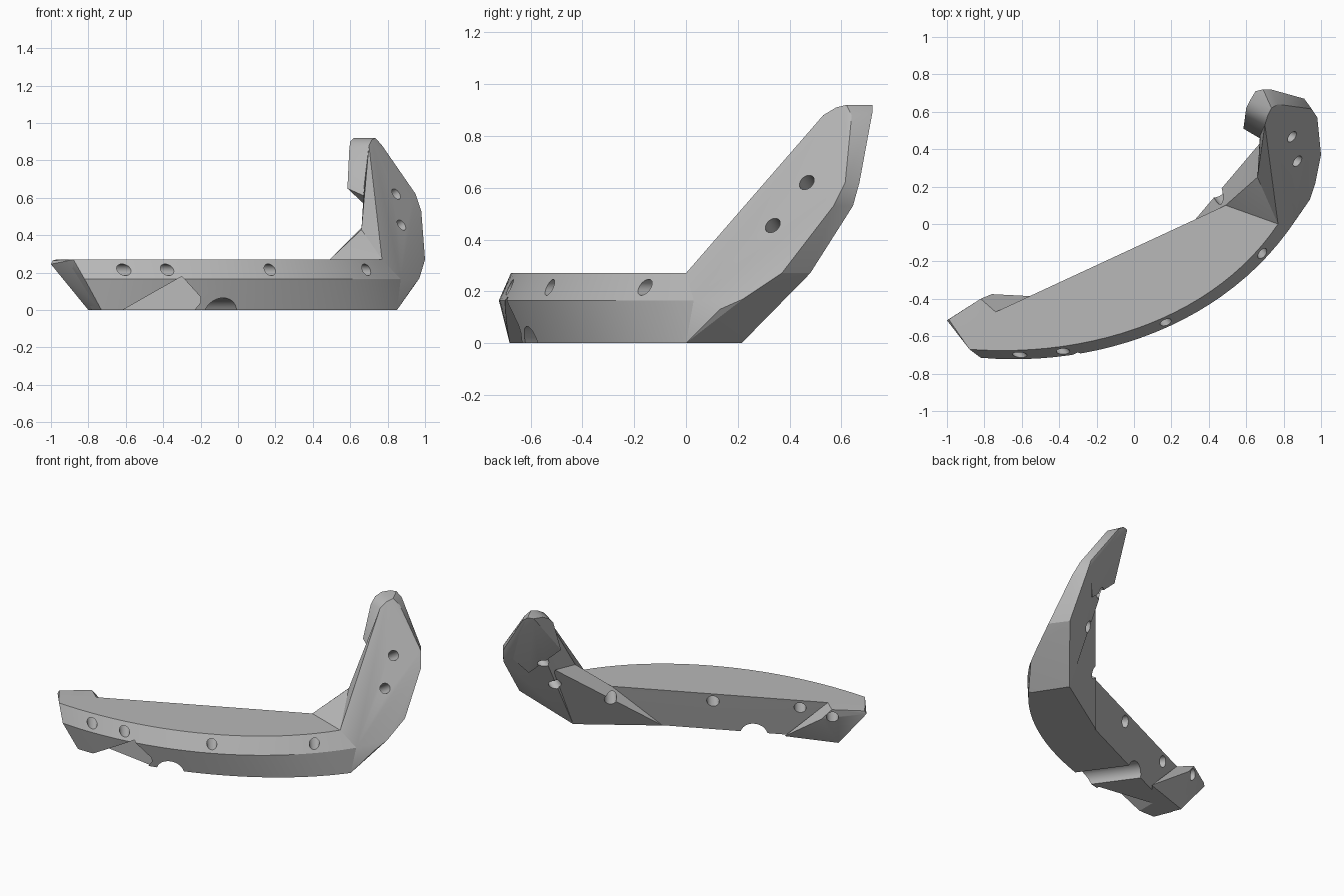
import bpy, bmesh
from mathutils import Vector
from mathutils.geometry import interpolate_bezier

if "Cube" in bpy.data.objects:
    bpy.data.objects.remove(bpy.data.objects["Cube"])

grey = bpy.data.materials.new("plain grey")
grey.use_nodes = True
COLOUR = (0.48, 0.48, 0.48, 1)
grey.diffuse_color = COLOUR
grey.node_tree.nodes["Principled BSDF"].inputs["Base Color"].default_value = COLOUR


def finish(bm, name):
    bmesh.ops.recalc_face_normals(bm, faces=bm.faces)
    mesh = bpy.data.meshes.new(name)
    bm.to_mesh(mesh)
    bm.free()
    mesh.materials.append(grey)
    ob = bpy.data.objects.new(name, mesh)
    bpy.context.collection.objects.link(ob)
    return ob


def hull(name, points):
    """Solid block wrapped around a few corner points."""
    bm = bmesh.new()
    for p in points:
        bm.verts.new(p)
    bmesh.ops.convex_hull(bm, input=bm.verts)
    loose = [v for v in bm.verts if not v.link_faces]
    bmesh.ops.delete(bm, geom=loose, context="VERTS")
    return finish(bm, name)


def rod(name, start, direction, r1, r2, before, after):
    """Tapered cutter running along a direction."""
    d = Vector(direction).normalized()
    bm = bmesh.new()
    bmesh.ops.create_cone(bm, cap_ends=True, segments=28, radius1=r1, radius2=r2,
                          depth=before + after)
    bmesh.ops.rotate(bm, verts=bm.verts, matrix=d.to_track_quat("Z", "Y").to_matrix())
    bmesh.ops.translate(bm, verts=bm.verts,
                        vec=Vector(start) + d * (after - before) / 2)
    return finish(bm, name)


def cut(parts, cutter):
    for part in parts:
        mod = part.modifiers.new("cut", "BOOLEAN")
        mod.operation, mod.solver, mod.object = "DIFFERENCE", "EXACT", cutter
        bpy.context.view_layer.objects.active = part
        bpy.ops.object.modifier_apply(modifier=mod.name)
    bpy.data.objects.remove(cutter)


def rail(a, b, c, d, z):
    return interpolate_bezier(*[Vector((*p, z)) for p in (a, b, c, d)], 25)


# Curved beam: top, bulging middle and bottom front edges, undercut back
top = rail((-.88, -.67), (-.2, -.72), (.45, -.48), (.77, 0), .27)
mid = rail((-.82, -.715), (-.2, -.77), (.5, -.54), (.87, .03), .165)
low = rail((-.73, -.68), (-.15, -.70), (.52, -.44), (.85, 0), 0)
beam = hull("beam", top + mid + low + [
    (-.94, -.563, .27), (-.78, -.56, 0), (.49, .10, .27), (.60, .08, 0)])

# Thicker end of the beam with its slanted step
beam_end = hull("beam_end", [
    (-.88, -.67, .27), (-.73, -.67, 0), (-.97, -.52, .27), (-.99, -.51, .265),
    (-1, -.515, .245), (-.82, -.40, .27), (-.74, -.47, .27), (-.80, -.50, 0),
    (-.47, -.39, 0), (-.76, -.375, .2)])

# Leaning arm: front outline, then back outline
arm = hull("arm", [
    (.77, 0, .27), (.70, .53, .88), (.715, .58, .91), (.735, .62, .92), (.77, .64, .88),
    (.95, .615, .62), (.98, .57, .53), (1, .37, .27), (.97, .22, .17),
    (.94, .13, .13), (.87, .03, .165), (.85, 0, 0),
    (.70, .215, 0), (.80, .33, .13), (.92, .48, .27), (.925, .645, .53),
    (.91, .67, .62), (.73, .72, .89), (.69, .72, .92), (.66, .25, .43), (.67, .42, .57)])

# Hooked tip of the arm
arm_tip = hull("arm_tip", [
    (.70, .53, .88), (.715, .58, .91), (.735, .62, .92), (.585, .51, .65),
    (.595, .58, .86), (.60, .62, .90), (.62, .66, .92), (.65, .71, .92),
    (.69, .72, .92), (.73, .72, .89), (.91, .67, .62),
    (.72, .43, .59), (.80, .55, .45)])

# Corner gusset joining arm and beam
gusset = hull("corner_gusset", [
    (.77, 0, .27), (.49, .10, .27), (.66, .25, .43), (.68, .44, .46),
    (.235, -.085, 0), (.70, .215, 0), (.84, 0, 0), (.80, .33, .13)])

# Bolt holes through beam and arm
across = (-.58, .81, 0)
for x, y in ((-.62, -.685), (-.39, -.665), (.17, -.525), (.68, -.15)):
    cut((beam, beam_end, gusset),
        rod("hole", (x, y, .215), across, .029, .042, .12, .6))
for p in ((.845, .467, .62), (.875, .335, .455)):
    cut((arm, arm_tip, gusset), rod("hole", p, (-.75, .3, -.5), .03, .042, .12, .5))

# Arched cable passage under the beam
cut([beam], rod("arch", (-.075, -.62, -.02), across, .085, .085, .3, .8))

# Diagonal groove in the lower front
outline = [(-.62, -.002), (-.3, .18), (-.2, .07), (-.2, .04), (-.25, -.02), (-.62, -.02)]
groove = hull("groove", [(x, -.8, z) for x, z in outline]
              + [(x, -.65 - .15 * x, z) for x, z in outline])
cut((beam, beam_end), groove)

# Smooth the curved front, keep the corners sharp
bpy.ops.object.select_all(action="DESELECT")
for part in (beam, beam_end, arm, arm_tip, gusset):
    part.select_set(True)
bpy.context.view_layer.objects.active = beam
bpy.ops.object.shade_smooth_by_angle(angle=0.45)
